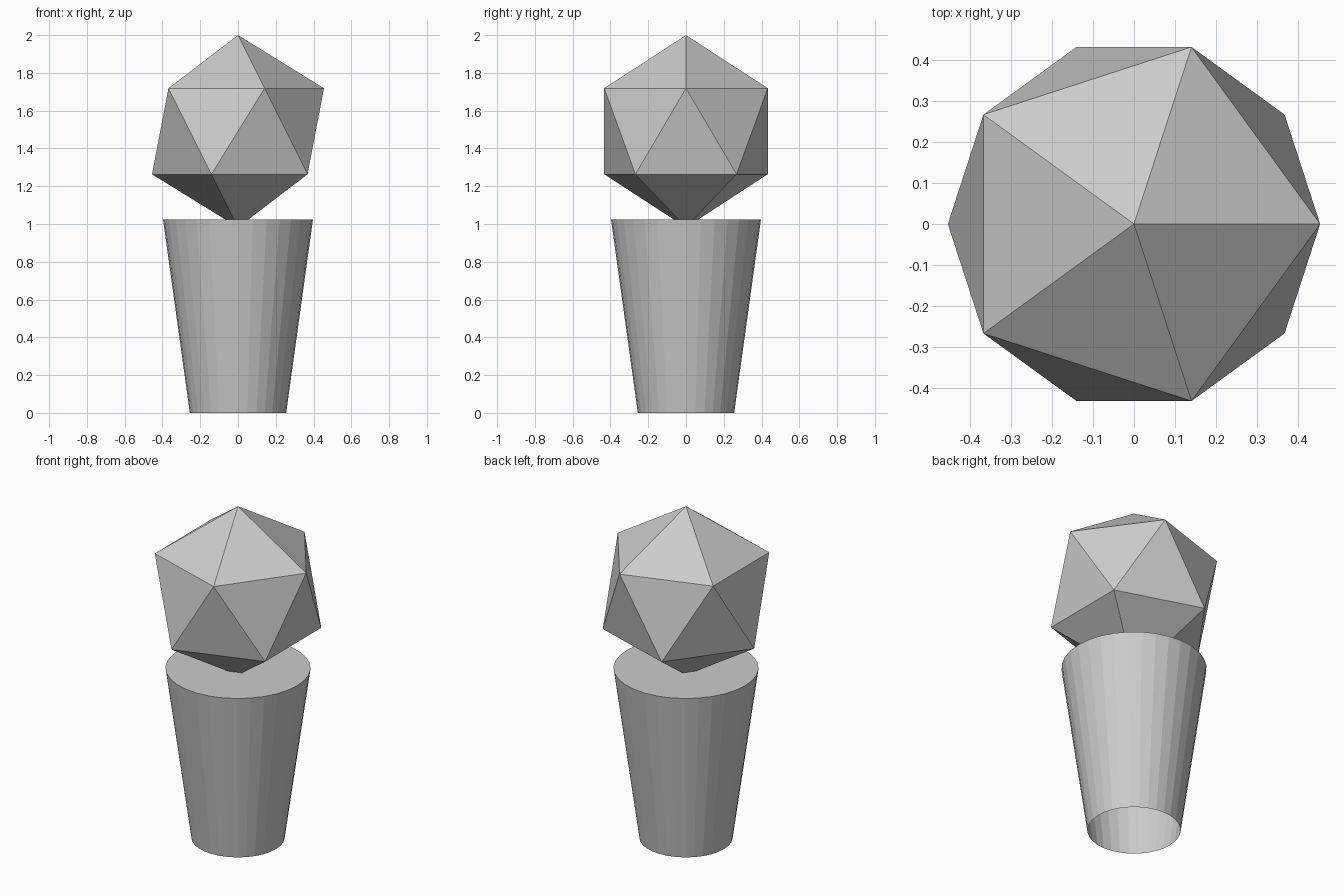
import bpy, bmesh
from mathutils import Matrix

if "Cube" in bpy.data.objects:
    bpy.data.objects.remove(bpy.data.objects["Cube"])


def make_object(name, bm):
    mesh = bpy.data.meshes.new(name)
    bm.to_mesh(mesh)
    bm.free()
    obj = bpy.data.objects.new(name, mesh)
    bpy.context.collection.objects.link(obj)
    return obj


# Tapered pot: closed flat top, open underside
H, R_BOTTOM, R_TOP = 1.025, 0.255, 0.397
bm = bmesh.new()
bmesh.ops.create_cone(bm, cap_ends=True, segments=32, radius1=R_BOTTOM,
                      radius2=R_TOP, depth=H,
                      matrix=Matrix.Translation((0, 0, H / 2)))
underside = [f for f in bm.faces if f.normal.z < -0.9]
bmesh.ops.delete(bm, geom=underside, context='FACES_ONLY')
make_object("pot", bm)

# Faceted ball balanced on its tip, which sinks slightly into the pot
R = 0.509
bm = bmesh.new()
bmesh.ops.create_icosphere(bm, subdivisions=1, radius=R,
                           matrix=Matrix.Translation((0, 0, 2.0 - R)))
make_object("faceted_crown", bm)
